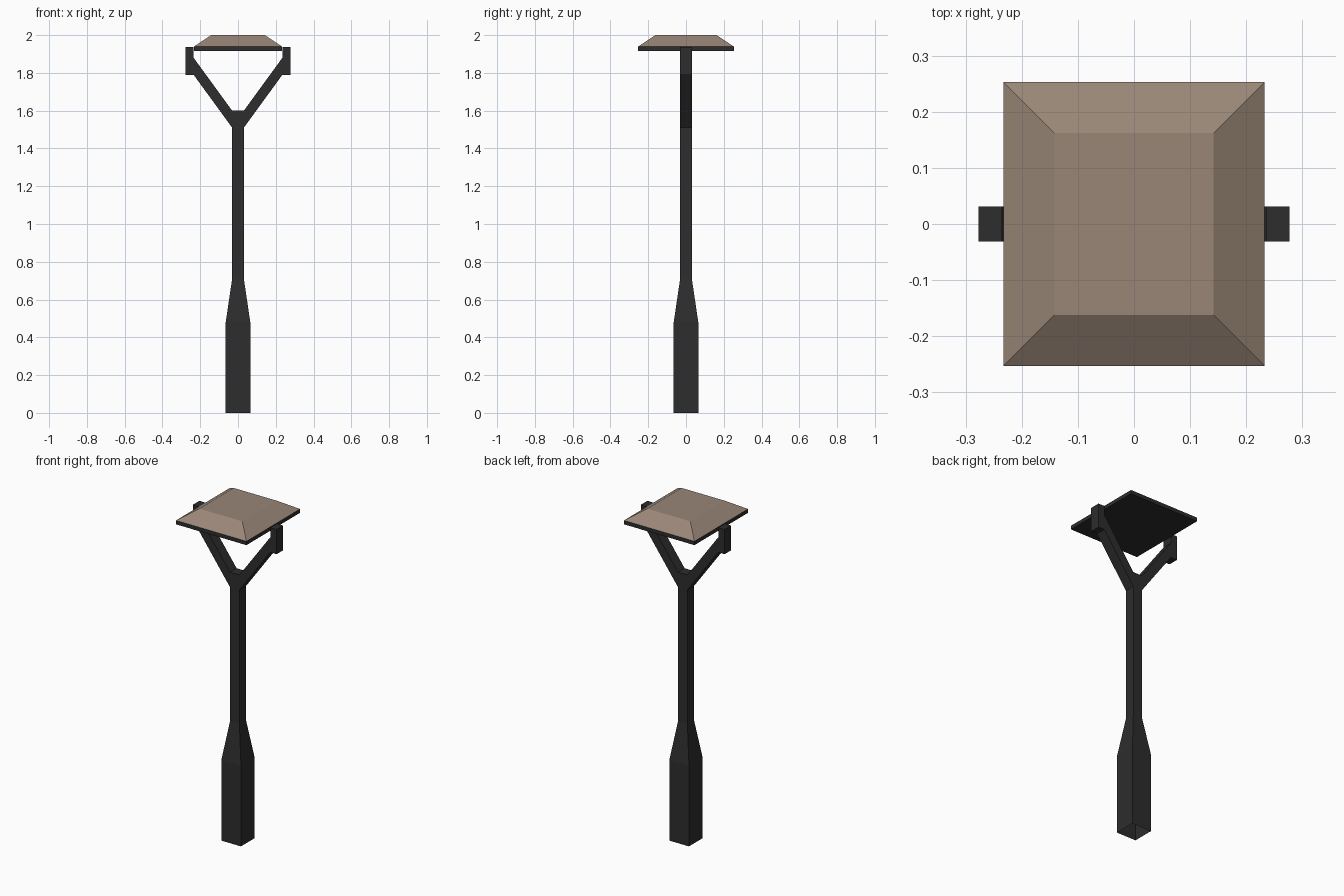
import bpy, bmesh

if "Cube" in bpy.data.objects:
    bpy.data.objects.remove(bpy.data.objects["Cube"])


def material(name, rgb):
    m = bpy.data.materials.new(name)
    m.diffuse_color = (*rgb, 1)
    m.use_nodes = True
    m.node_tree.nodes["Principled BSDF"].inputs["Base Color"].default_value = m.diffuse_color
    return m


DARK = material("dark metal", (0.026, 0.026, 0.026))
BROWN = material("brown cap", (0.32, 0.24, 0.185))


def finish(name, bm, mat):
    bmesh.ops.recalc_face_normals(bm, faces=bm.faces)
    me = bpy.data.meshes.new(name)
    bm.to_mesh(me)
    bm.free()
    me.materials.append(mat)
    ob = bpy.data.objects.new(name, me)
    bpy.context.collection.objects.link(ob)
    return ob


def loft(name, rings, mat, bottom=True, top=True):
    """Stack of rectangles given as (half x, half y, z)."""
    bm = bmesh.new()
    loops = [[bm.verts.new((sx * hx, sy * hy, z))
              for sx, sy in ((-1, -1), (1, -1), (1, 1), (-1, 1))]
             for hx, hy, z in rings]
    for a, b in zip(loops, loops[1:]):
        for i in range(4):
            j = (i + 1) % 4
            bm.faces.new((a[i], a[j], b[j], b[i]))
    if bottom:
        bm.faces.new(loops[0][::-1])
    if top:
        bm.faces.new(loops[-1])
    return finish(name, bm, mat)


# Square post with wide foot, open at both ends
loft("post", [(0.065, 0.065, 0), (0.065, 0.065, 0.48),
              (0.031, 0.031, 0.71), (0.031, 0.031, 1.51)],
     DARK, bottom=False, top=False)

# Forked arms with upright brackets: mirrored profile extruded in depth
half = [(0.031, 1.51), (0.235, 1.79), (0.277, 1.79), (0.277, 1.937),
        (0.235, 1.937), (0.235, 1.88), (0.031, 1.60)]
outline = half + [(-x, z) for x, z in reversed(half)]
bm = bmesh.new()
face = bm.faces.new([bm.verts.new((x, -0.031, z)) for x, z in outline])
ext = bmesh.ops.extrude_face_region(bm, geom=[face], use_keep_orig=True)
verts = [g for g in ext["geom"] if isinstance(g, bmesh.types.BMVert)]
bmesh.ops.translate(bm, vec=(0, 0.062, 0), verts=verts)
finish("fork", bm, DARK)

# Lamp plate and sloped cap
loft("lamp_plate", [(0.233, 0.253, 1.917), (0.233, 0.253, 1.94)], DARK, top=False)
loft("lamp_cap", [(0.233, 0.253, 1.94), (0.142, 0.162, 2.0)], BROWN, bottom=False)
